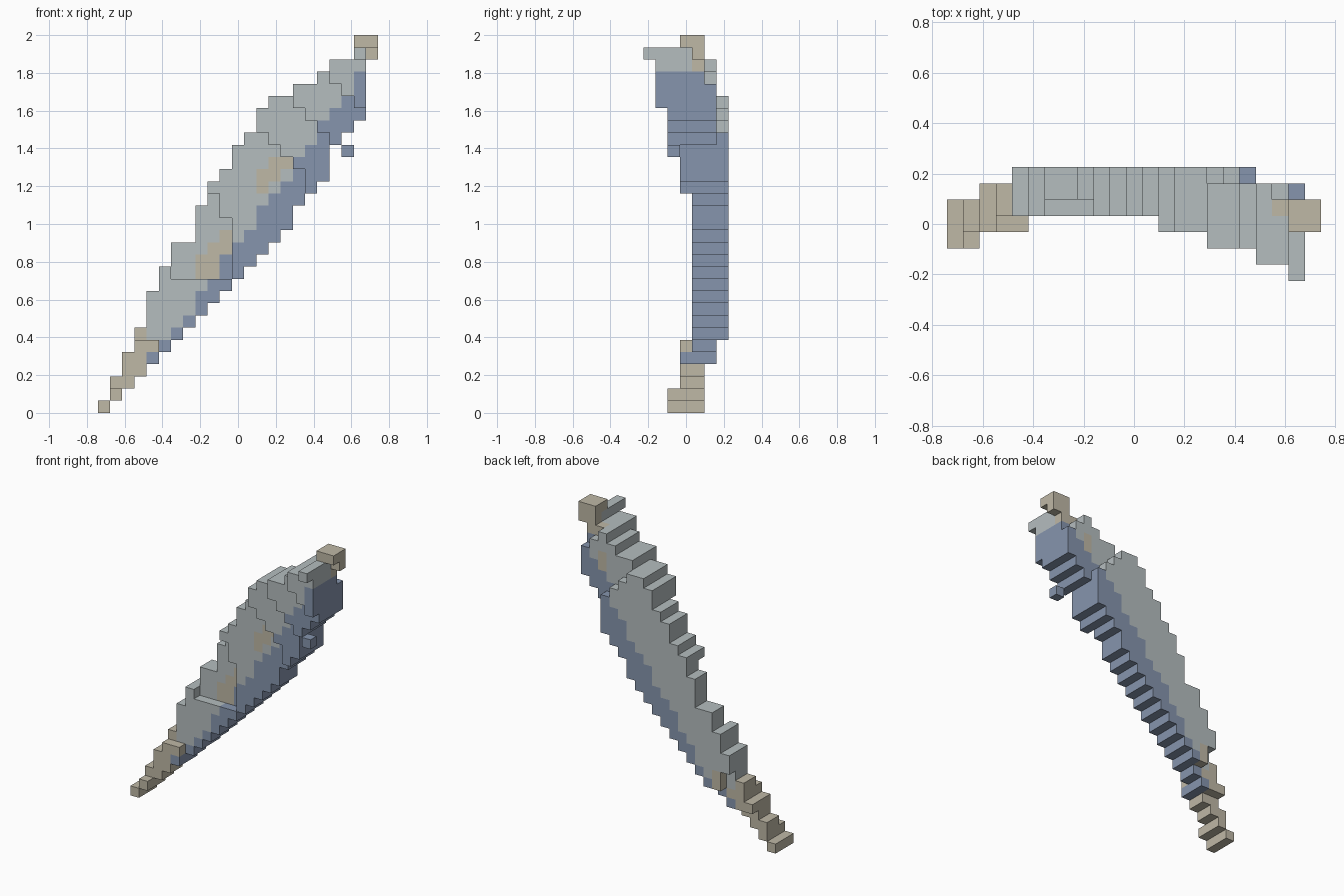
import bpy, bmesh
from mathutils import Vector

if "Cube" in bpy.data.objects:
    bpy.data.objects.remove(bpy.data.objects["Cube"], do_unlink=True)

STEP = 2 / 31                    # edge length of one block
SIZE = (23, 7, 31)               # blocks along x, y, z

# Silhouette: lowest block and upper limit of each column
LOW = [0, 1, 2, 3, 4, 5, 6, 7, 8, 9, 10, 11, 12, 13, 14, 15, 17, 18, 19, 22, 23, 24, 29]
HIGH = [1, 3, 5, 7, 10, 12, 14, 14, 17, 19, 20, 22, 23, 25, 26, 26, 27, 27, 28, 29, 29, 31, 31]

# Stepped edges of the layers that curl to the front and back
FRONT = {
    1: {19: 27, 20: 26, 21: 25},
    2: {16: 25, 17: 24, 18: 23, 19: 22, 20: 23, 21: 24},
    3: {13: 23, 14: 22, 15: 21, 16: 20, 17: 18, 18: 19, 19: 22, 20: 23, 21: 24, 22: 30},
}
HOLLOW = {6: 14, 7: 14, 8: 17, 9: 18, 10: 16}     # shallow recess on the front
BACK_LOW = {4: 8, 5: 6}
BACK_HIGH = {16: 25, 17: 24, 18: 23}


def filled(c, j, k):
    """Whether the block at column c, depth j, height k is solid."""
    if (c, j, k) == (20, 2, 21):                  # loose chip
        return True
    if not LOW[c] <= k < HIGH[c]:
        return False
    if k == 30:
        return j in (3, 4)
    if j == 0:
        return (c, k) == (21, 29)
    if j == 2 and c < 2:
        return k < 2
    if j == 3 and c < 5:
        return k < 6
    if j < 4:
        return k >= FRONT[j].get(c, 99)
    if j == 4:
        return not 11 <= k < HOLLOW.get(c, 0)
    if j == 5:
        return 2 <= c < 22 and k >= 4 and k < {20: 28, 21: 27}.get(c, 99)
    return 4 <= c <= 18 and BACK_LOW.get(c, 0) <= k < BACK_HIGH.get(c, 99)


PATCH = {(8, 11), (8, 12), (9, 11), (9, 12), (9, 13), (10, 13), (10, 14),
         (13, 18), (13, 19), (14, 19), (14, 20), (15, 20)}


def part_of(c, j, k):
    """Pick the part a block belongs to."""
    tail = c < 4 or (c, k) == (4, 5) or (c == 5 and j == 6 and k < 8)
    head = k == 30 or c == 22 or (c >= 20 and j == 4 and k >= 28)
    worn = ((c, k) in PATCH and j < 6) or (j == 5 and c == 19 and k in (25, 26))
    if tail or head or worn:
        return "tips_and_worn_patches"
    return "cutting_edge" if k + 0.5 < 7 + 1.38 * (c - 6) or k == 4 else "spine"


def material(name, colour):
    m = bpy.data.materials.new(name)
    m.use_nodes = True
    m.diffuse_color = colour
    m.node_tree.nodes["Principled BSDF"].inputs["Base Color"].default_value = colour
    return m


MATERIALS = {
    "spine": material("pale grey", (0.46, 0.51, 0.52, 1)),
    "cutting_edge": material("slate blue", (0.24, 0.30, 0.42, 1)),
    "tips_and_worn_patches": material("bone beige", (0.52, 0.48, 0.38, 1)),
}

cells = {(c, j, k) for c in range(SIZE[0]) for j in range(SIZE[1])
         for k in range(SIZE[2]) if filled(c, j, k)}
ORIGIN = Vector((-SIZE[0] / 2, -SIZE[1] / 2, 0))


def add_outer_faces(bm, cell):
    """Add the faces of a block that do not touch another block."""
    centre = Vector(cell) + ORIGIN + Vector((0.5, 0.5, 0.5))
    for axis in range(3):
        for sign in (-1, 1):
            side = list(cell)
            side[axis] += sign
            if tuple(side) in cells:
                continue
            n, u = Vector(), Vector()
            n[axis] = sign / 2
            u[(axis + 1) % 3] = 0.5
            v = 2 * n.cross(u)
            bm.faces.new([bm.verts.new((centre + n + a * u + b * v) * STEP)
                          for a, b in ((-1, -1), (1, -1), (1, 1), (-1, 1))])


# Build one object per part
for part, mat in MATERIALS.items():
    bm = bmesh.new()
    for cell in sorted(cells):
        if part_of(*cell) == part:
            add_outer_faces(bm, cell)
    bmesh.ops.remove_doubles(bm, verts=bm.verts[:], dist=STEP / 100)
    mesh = bpy.data.meshes.new(part)
    bm.to_mesh(mesh)
    bm.free()
    mesh.materials.append(mat)
    bpy.context.collection.objects.link(bpy.data.objects.new(part, mesh))
